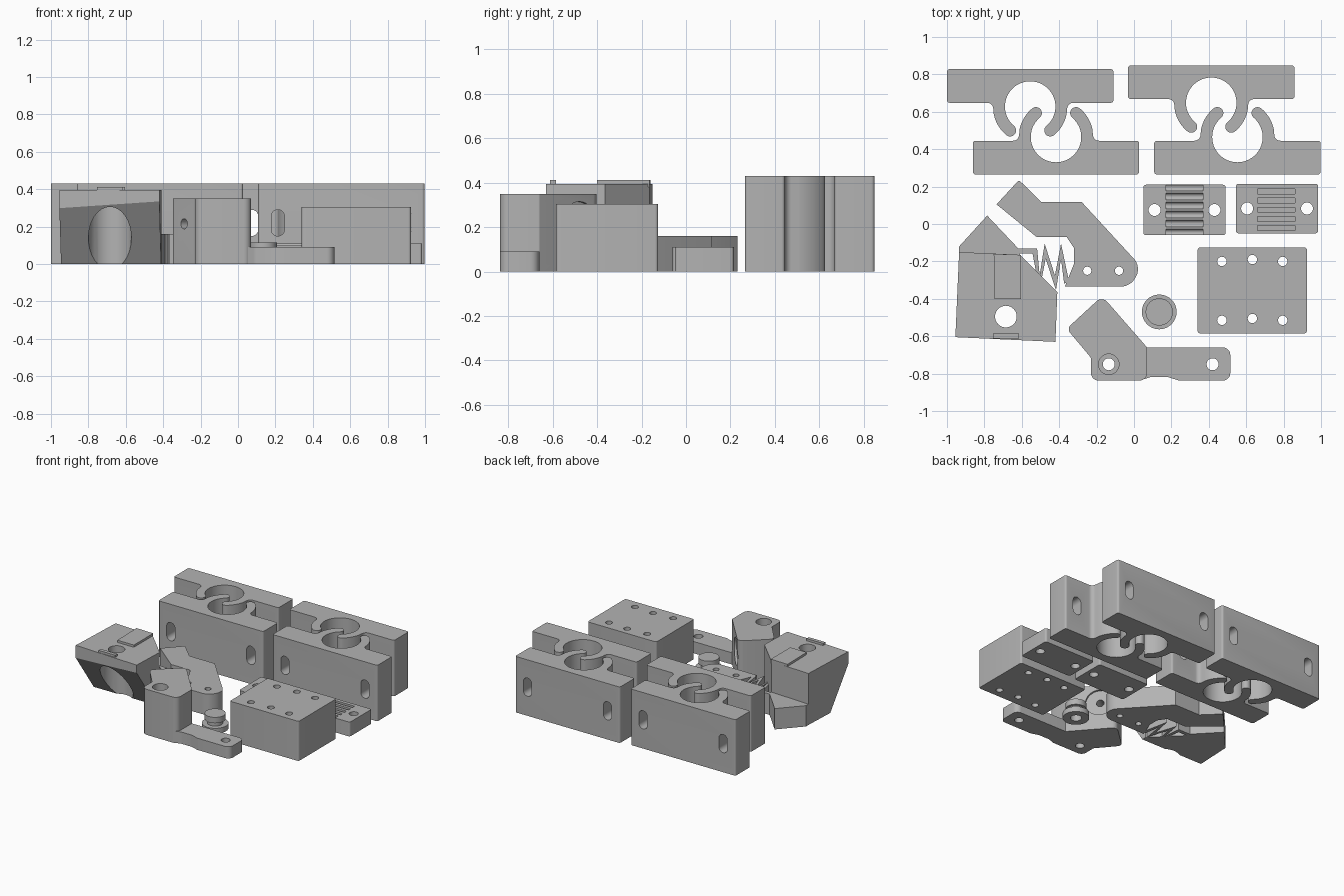
import bpy, bmesh
from math import sin, cos, tan, radians, pi
from mathutils import Vector, Matrix

if "Cube" in bpy.data.objects:
    bpy.data.objects.remove(bpy.data.objects["Cube"])

grey = bpy.data.materials.new("plain_grey")
grey.use_nodes = True
grey.diffuse_color = (0.45, 0.45, 0.45, 1)
grey.node_tree.nodes["Principled BSDF"].inputs["Base Color"].default_value = grey.diffuse_color

# Axis remaps: extrude a profile along world x (profile = y, z) or world y (profile = z, x)
ALONG_X = Matrix(((0, 0, 1, 0), (1, 0, 0, 0), (0, 1, 0, 0), (0, 0, 0, 1)))
ALONG_Y = Matrix(((0, 1, 0, 0), (0, 0, 1, 0), (1, 0, 0, 0), (0, 0, 0, 1)))


def arc(cx, cy, r, a0, a1, n=12):
    steps = [radians(a0 + (a1 - a0) * i / n) for i in range(n + 1)]
    return [(cx + r * cos(a), cy + r * sin(a)) for a in steps]


def rounded(points, n=6):
    """Fillet every corner given as (x, y, radius)."""
    out = []
    for i, p in enumerate(points):
        c = Vector(p[:2])
        if len(p) < 3:
            out.append(c)
            continue
        a = Vector(points[i - 1][:2]) - c
        b = Vector(points[(i + 1) % len(points)][:2]) - c
        half = a.angle(b) / 2
        d = min(p[2] / tan(half), a.length * 0.49, b.length * 0.49)
        r = d * tan(half)
        centre = c + (a.normalized() + b.normalized()).normalized() * (r / sin(half))
        u, v = c + a.normalized() * d - centre, c + b.normalized() * d - centre
        sweep = u.angle_signed(v)
        for k in range(n + 1):
            t = -sweep * k / n
            out.append(centre + Matrix.Rotation(t, 2) @ u)
    return out


def add(name, bm, matrix=None):
    bmesh.ops.recalc_face_normals(bm, faces=bm.faces)
    if matrix:
        bm.transform(matrix)
    mesh = bpy.data.meshes.new(name)
    bm.to_mesh(mesh)
    bm.free()
    mesh.materials.append(grey)
    ob = bpy.data.objects.new(name, mesh)
    bpy.context.collection.objects.link(ob)
    return ob


def prism(name, points, z0, z1, matrix=None):
    bm = bmesh.new()
    face = bm.faces.new([bm.verts.new((p[0], p[1], z0)) for p in rounded(points)])
    side = bmesh.ops.extrude_face_region(bm, geom=[face])["geom"]
    bmesh.ops.translate(bm, vec=(0, 0, z1 - z0), verts=[g for g in side if isinstance(g, bmesh.types.BMVert)])
    return add(name, bm, matrix)


def box(name, x0, x1, y0, y1, z0, z1, r=0.0):
    corners = [(x0, y0), (x1, y0), (x1, y1), (x0, y1)]
    return prism(name, [c + (r,) for c in corners] if r else corners, z0, z1)


def rod(start, end, r, name="cutter"):
    a, b = Vector(start), Vector(end)
    bm = bmesh.new()
    bmesh.ops.create_cone(bm, cap_ends=True, segments=32, radius1=r, radius2=r, depth=(b - a).length)
    turn = (b - a).to_track_quat("Z", "Y").to_matrix().to_4x4()
    return add(name, bm, Matrix.Translation((a + b) / 2) @ turn)


def drill(x, y, r, z0=-0.1, z1=0.6):
    return rod((x, y, z0), (x, y, z1), r)


def finish(ob, cutters=()):
    bpy.ops.object.select_all(action="DESELECT")
    bpy.context.view_layer.objects.active = ob
    ob.select_set(True)
    for c in cutters:
        mod = ob.modifiers.new("cut", "BOOLEAN")
        mod.operation, mod.solver, mod.object = "DIFFERENCE", "EXACT", c
        bpy.ops.object.modifier_apply(modifier=mod.name)
        bpy.data.objects.remove(c)
    bpy.ops.object.shade_smooth_by_angle(angle=radians(30))


# Four interlocking tube clips: slotted plate with two curved arms
def clip(name, cx, cy, turn):
    inner, outer, mid, cap = 0.135, 0.199, 0.167, 0.032
    end_l, end_r = radians(230), radians(-50)
    pts = [(0.445, 0.2, 0.015), (-0.445, 0.2, 0.015), (-0.445, 0.02, 0.015), (-0.2, 0.02, 0.035)]
    pts += arc(0, 0, outer, 192, 230)
    pts += arc(mid * cos(end_l), mid * sin(end_l), cap, 230, 410)[1:-1]
    pts += arc(0, 0, inner, 230, -50, 40)
    pts += arc(mid * cos(end_r), mid * sin(end_r), cap, 130, 310)[1:-1]
    pts += arc(0, 0, outer, -50, -12)
    pts += [(0.2, 0.02, 0.035), (0.445, 0.02, 0.015)]
    place = Matrix.Translation((cx, cy, 0)) @ Matrix.Rotation(turn, 4, "Z")
    ob = prism(name, pts, 0, 0.43, place)
    slots = []
    for x in (-0.34, 0.34):
        slot = [(0.15, x - 0.035, 0.034), (0.29, x - 0.035, 0.034),
                (0.29, x + 0.035, 0.034), (0.15, x + 0.035, 0.034)]
        slots.append(prism("cutter", slot, -0.05, 0.3, place @ ALONG_Y))
    finish(ob, slots)


clip("clip_back_right", -0.555, 0.628, 0)
clip("clip_front_right", -0.417, 0.465, pi)
clip("clip_back_left", 0.413, 0.648, 0)
clip("clip_front_left", 0.553, 0.465, pi)

# Two belt clamps: round teeth on one, shallow square teeth on the other
ob = box("round_tooth_clamp", 0.05, 0.49, -0.06, 0.21, 0, 0.11, 0.015)
cuts = [drill(x, 0.075, 0.032) for x in (0.11, 0.43)]
cuts += [rod((0.17, -0.045 + i * 0.048, 0.11), (0.37, -0.045 + i * 0.048, 0.11), 0.018) for i in range(6)]
finish(ob, cuts)

ob = box("square_tooth_clamp", 0.545, 0.985, -0.05, 0.215, 0, 0.11, 0.015)
cuts = [drill(x, 0.083, 0.032) for x in (0.605, 0.925)]
cuts += [box("cutter", 0.66, 0.86, y, y + 0.026, 0.095, 0.2) for y in [-0.035 + i * 0.049 for i in range(5)]]
finish(ob, cuts)

# Thick block with six holes
ob = box("drilled_block", 0.34, 0.925, -0.585, -0.125, 0, 0.305, 0.015)
finish(ob, [drill(x, y + dy, 0.025) for x, dy in ((0.47, 0), (0.633, 1e-2), (0.795, 0))
            for y in (-0.515, -0.2)])

# Grooved knob with a blind hole underneath
profile = [(0.093, 0, 0.04), (0.055, 0.03, 0.08), (0.073, 0.07, 0.115)]
for part, (r, z0, z1) in zip(("knob_flange", "knob_neck", "knob_cap"), profile):
    ob = rod((0.135, -0.47, z0), (0.135, -0.47, z1), r, part)
    finish(ob, [drill(0.135, -0.47, 0.04, -0.1, 0.075)])

# Upright post with a counterbored hole, a cross hole and a low foot
post = [(-0.17, -0.385, 0.04), (-0.36, -0.56, 0.03), (-0.23, -0.715, 0.02), (-0.23, -0.837, 0.04),
        (0.07, -0.837, 0.04), (0.07, -0.66, 0.01)]
ob = prism("post", post, 0, 0.35)
finish(ob, [drill(-0.135, -0.75, 0.032), drill(-0.135, -0.75, 0.055, 0.3),
            rod((-0.4, -0.74, 0.215), (0.05, -0.36, 0.215), 0.027),
            rod((-0.1, -0.49, 0.215), (0.05, -0.36, 0.215), 0.1)])
foot = [(0.0, -0.66), (0.515, -0.66, 0.04), (0.515, -0.837, 0.04), (0.24, -0.837, 0.06),
        (0.18, -0.818, 0.06), (0.09, -0.818, 0.06), (0.03, -0.837)]
finish(prism("post_foot", foot, 0, 0.09), [drill(0.42, -0.75, 0.032)])

# Bent lever
lever = [(-0.615, 0.235, 0.01), (-0.495, 0.118), (-0.28, 0.118), (0.04, -0.23, 0.09), (-0.02, -0.335, 0.09),
         (-0.37, -0.335), (-0.32, -0.21), (-0.32, -0.13), (-0.36, -0.07), (-0.52, -0.07), (-0.735, 0.105)]
ob = prism("lever", lever, 0, 0.16)
finish(ob, [drill(x, -0.25, 0.022) for x in (-0.25, -0.08)])

# Zigzag spring joining the lever to the latch body
path = [(-0.62, -0.145), (-0.53, -0.145), (-0.505, -0.315), (-0.475, -0.145),
        (-0.42, -0.315), (-0.39, -0.145), (-0.36, -0.315)]
path = [Vector(p) for p in path]
left, right = [], []
for i, p in enumerate(path):
    d_in = (p - path[max(i - 1, 0)]).normalized()
    d_out = (path[min(i + 1, len(path) - 1)] - p).normalized()
    side = d_in + d_out
    side = Vector((-side.y, side.x)).normalized()
    ref = d_out if i == 0 else d_in
    w = 0.014 / max(0.35, side.dot(Vector((-ref.y, ref.x))))
    left.append(tuple(p + side * w))
    right.append(tuple(p - side * w))
finish(prism("zigzag_spring", left + right[::-1], 0, 0.16))

# Latch body: overhanging sloped front, screw hole with a wide pocket below
body = [(-0.935, -0.15), (-0.955, -0.605), (-0.42, -0.63), (-0.41, -0.365), (-0.61, -0.165)]
ob = prism("latch_body", body, 0, 0.395)
slope = [(-0.8, -0.1), (-0.331, -0.1), (-0.63, 0.335), (-0.8, 0.335)]
finish(ob, [prism("cutter", slope, -1.1, -0.3, ALONG_X),
            drill(-0.685, -0.495, 0.115, -0.1, 0.325), drill(-0.685, -0.495, 0.058)])
tip = [(-0.785, 0.045), (-0.935, -0.12), (-0.935, -0.16), (-0.61, -0.17), (-0.61, -0.14)]
finish(prism("latch_tip", tip, 0, 0.16))

# Raised pad and lip on the latch body
pad = [(-0.745, -0.4), (-0.605, -0.4), (-0.605, -0.165), (-0.75, -0.16)]
finish(prism("latch_pad", pad, 0.38, 0.412))
finish(box("latch_lip", -0.755, -0.615, -0.612, -0.585, 0.38, 0.412))
